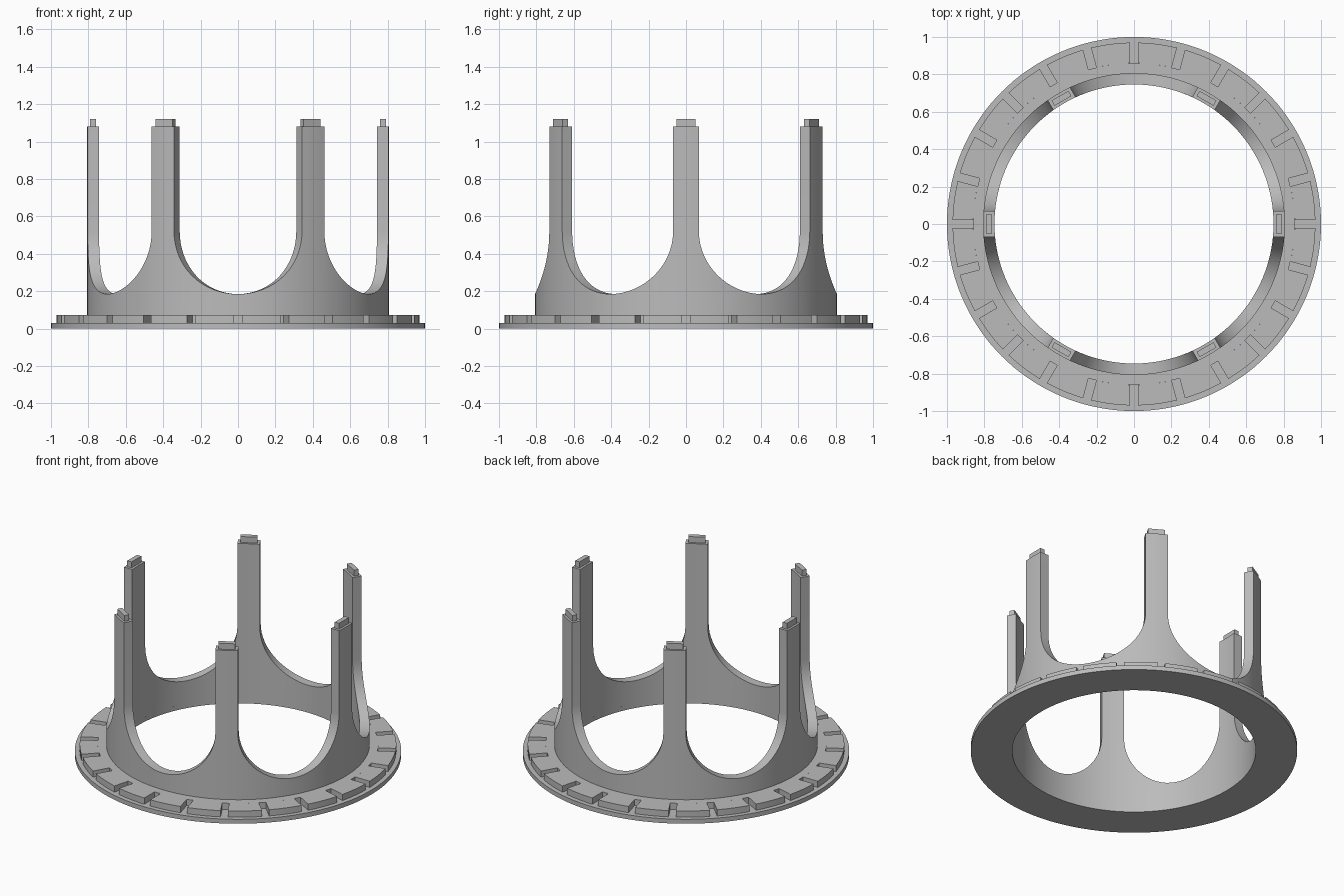
import bpy, bmesh
from math import sin, cos, asin, pi, radians, tau

cube = bpy.data.objects.get("Cube")
if cube:
    bpy.data.objects.remove(cube, do_unlink=True)

grey = bpy.data.materials.new("plain grey")
grey.use_nodes = True
grey.diffuse_color = (0.5, 0.5, 0.5, 1)
grey.node_tree.nodes["Principled BSDF"].inputs["Base Color"].default_value = (0.5, 0.5, 0.5, 1)

R_IN, R_OUT = 0.746, 0.807
BASE_TOP, TIER_TOP = 0.03, 0.072
ARCH_LOW, ARCH_TOP, POST_TOP = 0.185, 0.52, 1.08
POST_HALF = 0.069


def finish(bm, name):
    bmesh.ops.remove_doubles(bm, verts=bm.verts, dist=1e-5)
    bmesh.ops.recalc_face_normals(bm, faces=bm.faces)
    mesh = bpy.data.meshes.new(name)
    bm.to_mesh(mesh)
    bm.free()
    mesh.materials.append(grey)
    obj = bpy.data.objects.new(name, mesh)
    bpy.context.collection.objects.link(obj)
    bpy.ops.object.select_all(action='DESELECT')
    obj.select_set(True)
    bpy.context.view_layer.objects.active = obj
    bpy.ops.object.shade_smooth_by_angle(angle=radians(30))
    return obj


def polar(r, a, z):
    return (r * cos(a), r * sin(a), z)


def quad(bm, *points):
    bm.faces.new([bm.verts.new(p) for p in points])


def lathe(name, profile, steps=144):
    """Closed profile of (radius, height) spun about z."""
    bm = bmesh.new()
    for i in range(steps):
        a, b = tau * i / steps, tau * (i + 1) / steps
        for (r, z), (s, w) in zip(profile, profile[1:] + profile[:1]):
            quad(bm, polar(r, a, z), polar(r, b, z), polar(s, b, w), polar(s, a, w))
    return finish(bm, name)


def post_edge(r):
    return asin(POST_HALF / r)


def strip(bm, cols):
    """Curved wall; each column is (inner angle, outer angle, low z, high z)."""
    for (ai, ao, lo, hi), (bi, bo, lo2, hi2) in zip(cols, cols[1:]):
        quad(bm, polar(R_OUT, ao, lo), polar(R_OUT, bo, lo2),
             polar(R_OUT, bo, hi2), polar(R_OUT, ao, hi))
        quad(bm, polar(R_IN, ai, lo), polar(R_IN, bi, lo2),
             polar(R_IN, bi, hi2), polar(R_IN, ai, hi))
        if hi != ARCH_TOP or hi2 != ARCH_TOP:
            quad(bm, polar(R_IN, ai, hi), polar(R_IN, bi, hi2),
                 polar(R_OUT, bo, hi2), polar(R_OUT, ao, hi))


# Flat base ring
lathe("base_ring", [(R_IN, 0), (1, 0), (1, BASE_TOP), (R_IN, BASE_TOP)])

# Raised tier with radial slots open to the rim
SLOTS, SLOT_HALF, SLOT_R, TIER_R = 24, 0.022, 0.86, 0.97
lathe("tier_inner_ring", [(0.78, BASE_TOP), (SLOT_R, BASE_TOP),
                          (SLOT_R, TIER_TOP), (0.78, TIER_TOP)])
bm = bmesh.new()
pitch, cuts = tau / SLOTS, 6
for k in range(SLOTS):
    def corner(r, j, z):
        edge = asin(SLOT_HALF / r)
        return polar(r, k * pitch + edge + (pitch - 2 * edge) * j / cuts, z)
    for j in range(cuts):
        quad(bm, *[corner(r, i, TIER_TOP) for r, i in
                   ((SLOT_R, j), (TIER_R, j), (TIER_R, j + 1), (SLOT_R, j + 1))])
        quad(bm, *[corner(TIER_R, i, z) for i, z in
                   ((j, BASE_TOP), (j + 1, BASE_TOP), (j + 1, TIER_TOP), (j, TIER_TOP))])
    for j in (0, cuts):
        quad(bm, *[corner(r, j, z) for r, z in
                   ((SLOT_R, BASE_TOP), (TIER_R, BASE_TOP), (TIER_R, TIER_TOP), (SLOT_R, TIER_TOP))])
finish(bm, "slotted_tier")

# Arched wall rising into six posts
bm = bmesh.new()
ARCH_STEPS, POST_STEPS = 32, 4
for k in range(6):
    post = k * pi / 3
    mid = post + pi / 6
    arch = []
    for j in range(ARCH_STEPS + 1):
        s = pi * (j / ARCH_STEPS - 0.5)
        z = ARCH_TOP - (ARCH_TOP - ARCH_LOW) * cos(s)
        if j in (0, ARCH_STEPS):
            z = ARCH_TOP
        inner, outer = [mid + (pi / 6 - post_edge(r)) * sin(s) for r in (R_IN, R_OUT)]
        arch.append((inner, outer, BASE_TOP, z))
    strip(bm, arch)
    across = [2 * j / POST_STEPS - 1 for j in range(POST_STEPS + 1)]
    angles = [(post + t * post_edge(R_IN), post + t * post_edge(R_OUT)) for t in across]
    strip(bm, [(i, o, BASE_TOP, ARCH_TOP) for i, o in angles])
    strip(bm, [(i, o, ARCH_TOP, POST_TOP) for i, o in angles])
    for i, o in (angles[0], angles[-1]):
        quad(bm, polar(R_IN, i, ARCH_TOP), polar(R_OUT, o, ARCH_TOP),
             polar(R_OUT, o, POST_TOP), polar(R_IN, i, POST_TOP))
finish(bm, "arched_wall_with_posts")

# Small tenon on top of each post
for k in range(6):
    bm = bmesh.new()
    bmesh.ops.create_cube(bm, size=1)
    bmesh.ops.scale(bm, verts=bm.verts, vec=(0.032, 0.104, 0.05))
    tenon = finish(bm, f"post_tenon_{k + 1}")
    a = k * pi / 3
    tenon.location = polar(0.776, a, 1.095)
    tenon.rotation_euler.z = a
